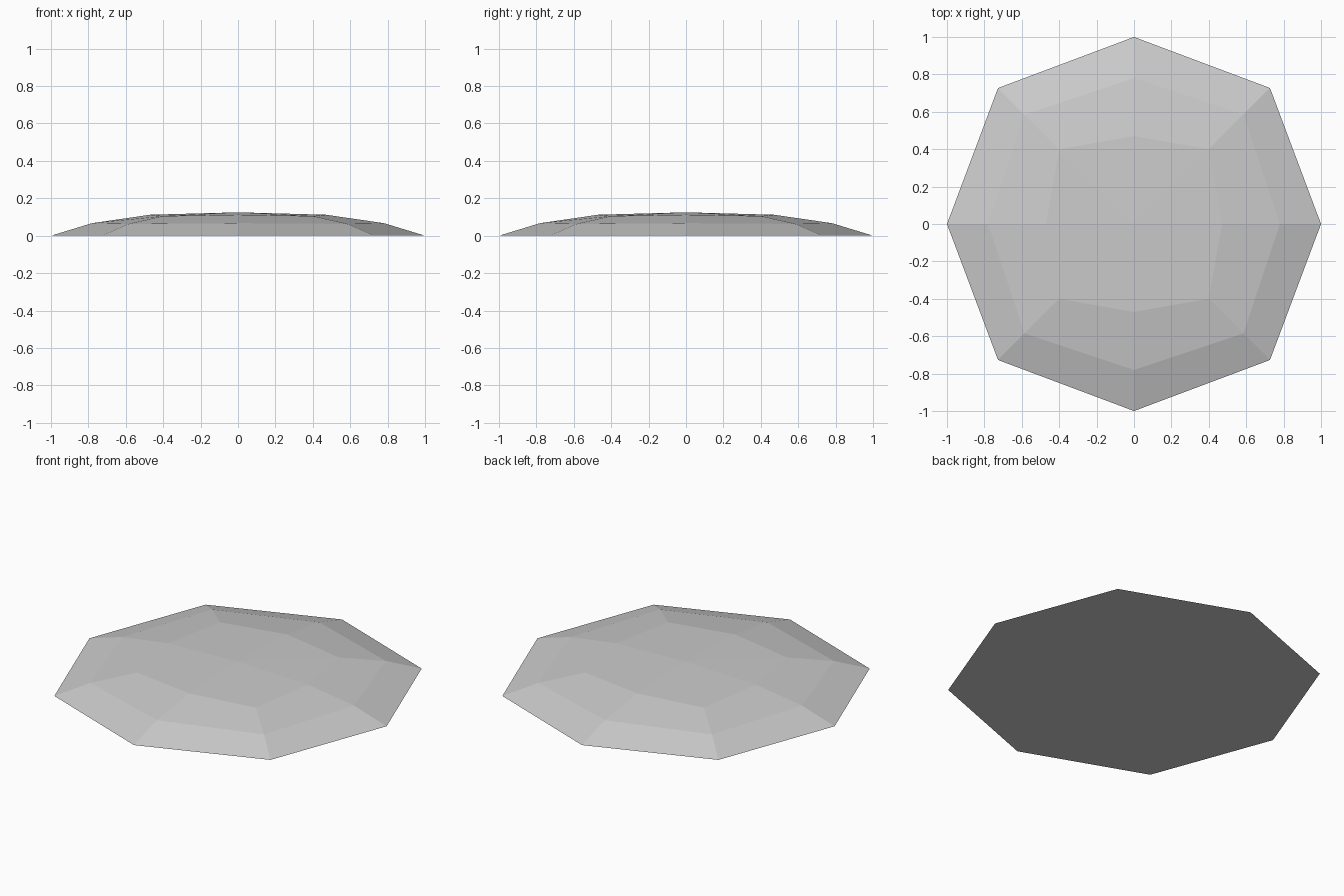
import bpy
import bmesh

cube = bpy.data.objects.get("Cube")
if cube:
    bpy.data.objects.remove(cube, do_unlink=True)

# Stone colour
stone = bpy.data.materials.new("stone_grey")
stone.use_nodes = True
grey = (0.6, 0.6, 0.6, 1)
stone.diffuse_color = grey
stone.node_tree.nodes["Principled BSDF"].inputs["Base Color"].default_value = grey

# Compass directions of the eight corners, counter-clockwise
DIRECTIONS = [(1, 0), (1, 1), (0, 1), (-1, 1), (-1, 0), (-1, -1), (0, -1), (1, -1)]

# Rings from rim to crown: axis reach, axis height, diagonal reach, diagonal height
RINGS = [(1.0, 0.0, 0.727, 0.0), (0.78, 0.067, 0.585, 0.063), (0.47, 0.112, 0.4, 0.105)]
APEX_HEIGHT = 0.125


def add_ring(bm, axis, axis_z, diagonal, diagonal_z):
    verts = []
    for dx, dy in DIRECTIONS:
        is_diagonal = dx * dy != 0
        reach, z = (diagonal, diagonal_z) if is_diagonal else (axis, axis_z)
        verts.append(bm.verts.new((dx * reach, dy * reach, z)))
    return verts


# Low faceted dome with a flat base
bm = bmesh.new()
rings = [add_ring(bm, *ring) for ring in RINGS]
apex = bm.verts.new((0, 0, APEX_HEIGHT))
count = len(DIRECTIONS)
for i in range(count):
    j = (i + 1) % count
    for low, high in zip(rings, rings[1:]):
        bm.faces.new((low[i], low[j], high[j], high[i]))
    bm.faces.new((rings[-1][i], rings[-1][j], apex))
bm.faces.new(rings[0][::-1])
bmesh.ops.recalc_face_normals(bm, faces=bm.faces)

mesh = bpy.data.meshes.new("flat_stone")
bm.to_mesh(mesh)
bm.free()
mesh.materials.append(stone)
stone_object = bpy.data.objects.new("flat_stone", mesh)
bpy.context.collection.objects.link(stone_object)
